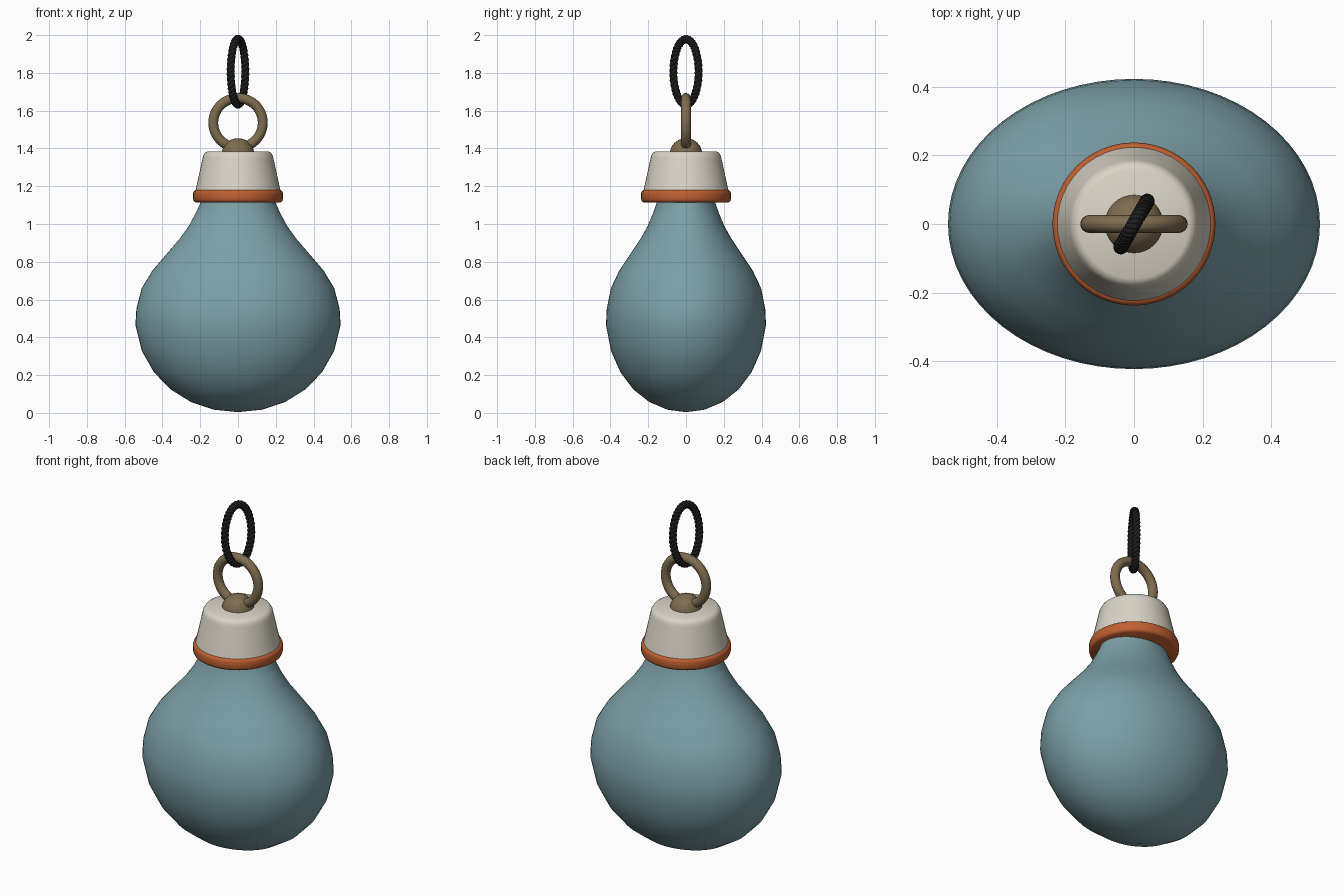
import bpy, math
from mathutils import Matrix, Vector

if "Cube" in bpy.data.objects:
    bpy.data.objects.remove(bpy.data.objects["Cube"])


def material(name, rgb):
    m = bpy.data.materials.new(name)
    m.diffuse_color = (*rgb, 1)
    m.use_nodes = True
    m.node_tree.nodes["Principled BSDF"].inputs["Base Color"].default_value = m.diffuse_color
    return m


TEAL = material("dusty teal", (0.20, 0.35, 0.39))
CREAM = material("warm cream", (0.70, 0.66, 0.57))
ORANGE = material("burnt orange", (0.52, 0.115, 0.03))
BRONZE = material("aged bronze", (0.21, 0.15, 0.08))
BLACK = material("black cord", (0.012, 0.012, 0.013))


def finish(obj, mat, angle=40):
    obj.data.materials.append(mat)
    bpy.ops.object.select_all(action='DESELECT')
    obj.select_set(True)
    bpy.context.view_layer.objects.active = obj
    bpy.ops.object.shade_smooth_by_angle(angle=math.radians(angle))
    return obj


def new_object(name, verts, faces):
    me = bpy.data.meshes.new(name)
    me.from_pydata(verts, [], faces)
    obj = bpy.data.objects.new(name, me)
    bpy.context.collection.objects.link(obj)
    return obj


def lathe(name, profile, mat, segs=48, y_scale=1.0, angle=40):
    """Spin (radius, height) points, listed bottom to top, and close both ends."""
    verts = []
    for r, z in profile:
        for i in range(segs):
            a = math.tau * i / segs
            verts.append((r * math.cos(a), r * math.sin(a) * y_scale, z))
    faces = []
    for j in range(len(profile) - 1):
        for i in range(segs):
            k = (i + 1) % segs
            faces.append((j * segs + i, j * segs + k,
                          (j + 1) * segs + k, (j + 1) * segs + i))
    faces.append(tuple(reversed(range(segs))))
    faces.append(tuple(range((len(profile) - 1) * segs, len(profile) * segs)))
    return finish(new_object(name, verts, faces), mat, angle)


# Flattened pear-shaped body
lathe("body", [(0.01, 0.005), (0.127, 0.017), (0.25, 0.058), (0.358, 0.125),
               (0.445, 0.215), (0.509, 0.328), (0.543, 0.465), (0.538, 0.55),
               (0.51, 0.66), (0.452, 0.755), (0.375, 0.845), (0.31, 0.92),
               (0.26, 0.99), (0.225, 1.055), (0.20, 1.11), (0.195, 1.15)],
      TEAL, segs=64, y_scale=0.78)

# Collar band, cap and rounded boss
lathe("collar", [(0.225, 1.115), (0.234, 1.121), (0.238, 1.132), (0.238, 1.163),
                 (0.234, 1.174), (0.225, 1.18)], ORANGE, angle=50)
lathe("cap", [(0.226, 1.17), (0.222, 1.19), (0.188, 1.345), (0.184, 1.362),
              (0.175, 1.377), (0.160, 1.385)], CREAM)
lathe("boss", [(0.086 * math.cos(a), 1.37 + 0.084 * math.sin(a))
               for a in [math.radians(d) for d in range(0, 90, 11)]], BRONZE, 32)

# Upright metal ring
bpy.ops.mesh.primitive_torus_add(major_radius=0.131, minor_radius=0.026,
                                 major_segments=48, minor_segments=16,
                                 location=(0, 0, 1.536),
                                 rotation=(math.pi / 2, 0, 0))
metal_ring = bpy.context.object
metal_ring.name = "metal_ring"
finish(metal_ring, BRONZE)

# Twisted cord loop: strands winding around a tall ellipse
WIDTH, HEIGHT, STEPS, SIDES = 0.077, 0.173, 280, 8
STRANDS, TURNS, OFFSET, THICK = 3, 14, 0.0105, 0.0115
turn = Matrix.Rotation(math.radians(60), 4, 'Z')


def strand_point(t, phase):
    normal = Vector((HEIGHT * math.cos(t), 0, WIDTH * math.sin(t))).normalized()
    p = Vector((WIDTH * math.cos(t), 0, HEIGHT * math.sin(t)))
    w = TURNS * t + phase
    return p + OFFSET * (math.cos(w) * normal + math.sin(w) * Vector((0, 1, 0)))


verts, faces = [], []
for s in range(STRANDS):
    base, phase = len(verts), math.tau * s / STRANDS
    for i in range(STEPS):
        t = math.tau * i / STEPS
        c = strand_point(t, phase)
        d = (strand_point(t + 0.002, phase) - strand_point(t - 0.002, phase)).normalized()
        centre = Vector((WIDTH * math.cos(t), 0, HEIGHT * math.sin(t)))
        u = (c - centre)
        u = (u - d * u.dot(d)).normalized()
        v = d.cross(u)
        for k in range(SIDES):
            a = math.tau * k / SIDES
            q = c + THICK * (math.cos(a) * u + math.sin(a) * v)
            verts.append(turn @ q + Vector((0, 0, 1.806)))
    for i in range(STEPS):
        j = (i + 1) % STEPS
        for k in range(SIDES):
            m = (k + 1) % SIDES
            faces.append((base + i * SIDES + k, base + i * SIDES + m,
                          base + j * SIDES + m, base + j * SIDES + k))
finish(new_object("cord_loop", verts, faces), BLACK, 60)
